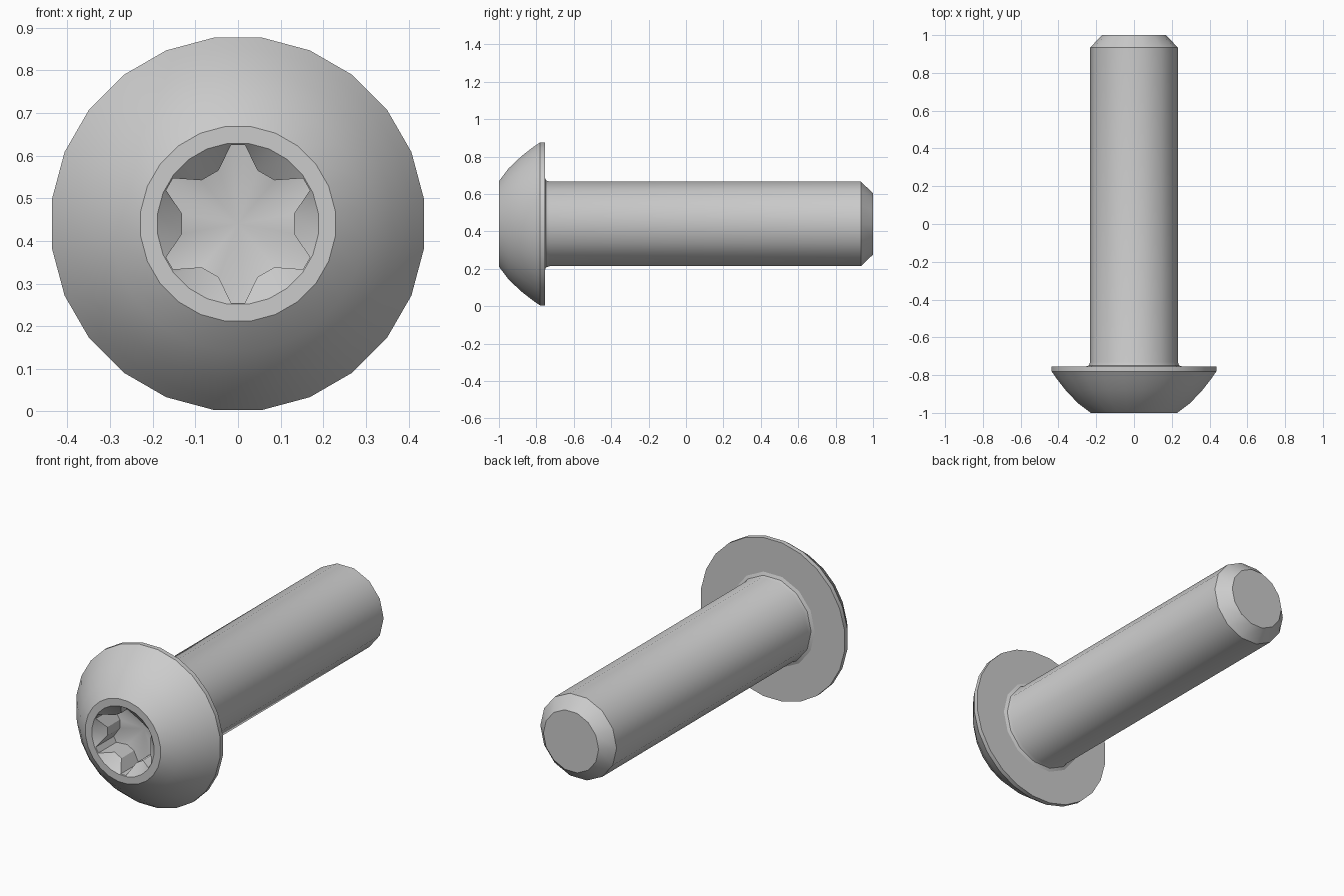
import bpy, bmesh, math

if "Cube" in bpy.data.objects:
    bpy.data.objects.remove(bpy.data.objects["Cube"])

AXIS_Z = 0.44  # height of the screw axis


def ring(bm, radii, ys, angles):
    return [bm.verts.new((r * math.sin(a), y, AXIS_Z + r * math.cos(a)))
            for r, y, a in zip(radii, ys, angles)]


def circle(bm, r, y, n):
    return ring(bm, [r] * n, [y] * n,
                [2 * math.pi * (k + 0.5) / n for k in range(n)])


def bridge(bm, rings):
    for a, b in zip(rings, rings[1:]):
        n = len(a)
        for i in range(n):
            j = (i + 1) % n
            bm.faces.new((a[i], a[j], b[j], b[i]))


def finish(bm, name, flip_test):
    bmesh.ops.recalc_face_normals(bm, faces=bm.faces)
    # keep the test face pointing outward on open shells
    bm.faces.ensure_lookup_table()
    bm.normal_update()
    face, want_y = flip_test
    if face.normal.y * want_y < 0:
        bmesh.ops.reverse_faces(bm, faces=bm.faces)
    me = bpy.data.meshes.new(name)
    bm.to_mesh(me)
    bm.free()
    ob = bpy.data.objects.new(name, me)
    bpy.context.collection.objects.link(ob)
    bpy.ops.object.select_all(action='DESELECT')
    ob.select_set(True)
    bpy.context.view_layer.objects.active = ob
    bpy.ops.object.shade_smooth_by_angle(angle=math.radians(32))


# Domed head with a six-lobed recess
bm = bmesh.new()
SIDES = 24
lobe_angles, lobe_radii = [], []
for k in range(6):
    for off, r in ((5, 0.186), (20, 0.133), (40, 0.133), (55, 0.186)):
        lobe_angles.append(math.radians(60 * k + off))
        lobe_radii.append(r)
cone_ys = [-1 + (0.19 - r) * 0.9 for r in lobe_radii]
floor = ring(bm, lobe_radii, [-0.84] * SIDES, lobe_angles)
mouth = ring(bm, lobe_radii, cone_ys, lobe_angles)
profile = [(0.19, -1), (0.23, -1), (0.30, -0.948), (0.365, -0.88),
           (0.412, -0.82), (0.44, -0.78), (0.44, -0.755), (0.235, -0.755)]
rings = [floor, mouth] + [circle(bm, r, y, SIDES) for r, y in profile]
bridge(bm, rings)
centre = bm.verts.new((0, -0.815, AXIS_Z))
for i in range(SIDES):
    bm.faces.new((floor[i], floor[(i + 1) % SIDES], centre))
under = [f for f in bm.faces if all(abs(v.co.y + 0.755) < 1e-5 for v in f.verts)][0]
finish(bm, "screw_head", (under, 1))

# Shank with a small fillet under the head and a chamfered tip
bm = bmesh.new()
profile = [(0.255, -0.755), (0.238, -0.748), (0.232, -0.73),
           (0.232, 0.935), (0.168, 1.0)]
rings = [circle(bm, r, y, 14) for r, y in profile]
bridge(bm, rings)
tip = bm.faces.new(rings[-1])
finish(bm, "screw_shank", (tip, 1))
